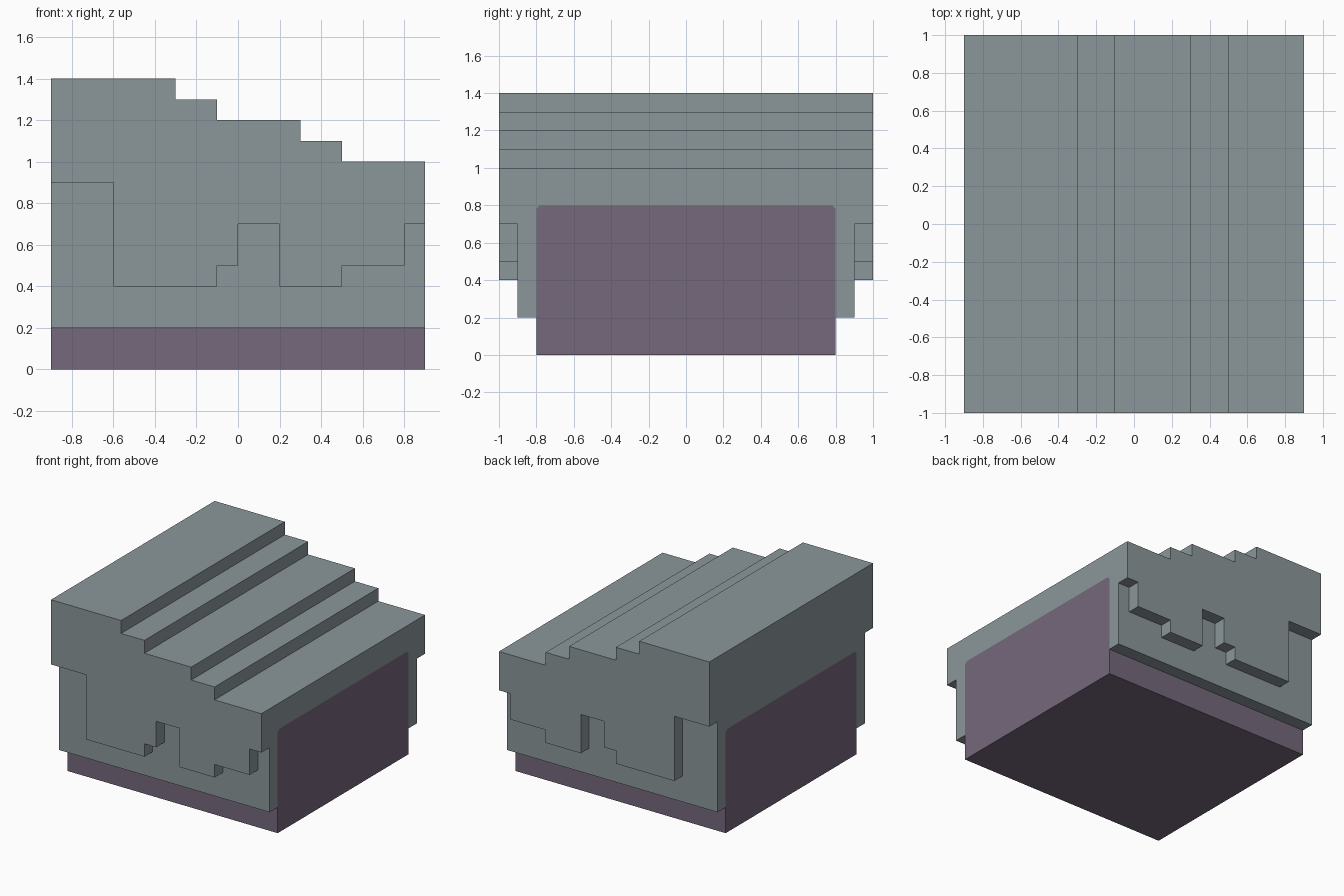
import bpy, bmesh

if "Cube" in bpy.data.objects:
    bpy.data.objects.remove(bpy.data.objects["Cube"])

def material(name, color):
    m = bpy.data.materials.new(name)
    m.diffuse_color = (*color, 1)
    m.use_nodes = True
    m.node_tree.nodes["Principled BSDF"].inputs["Base Color"].default_value = m.diffuse_color
    return m

grey = material("slate grey", (0.258, 0.309, 0.328))
purple = material("dusty purple", (0.181, 0.138, 0.202))

def prism(name, profile, axis, start, end, mat):
    """Extrude a closed 2D profile along x (profile = y,z) or y (profile = x,z)."""
    bm = bmesh.new()
    verts = [bm.verts.new((start, a, z) if axis == 'x' else (a, start, z))
             for a, z in profile]
    face = bm.faces.new(verts)
    moved = [v for v in bmesh.ops.extrude_face_region(bm, geom=[face])["geom"]
             if isinstance(v, bmesh.types.BMVert)]
    step = (end - start, 0, 0) if axis == 'x' else (0, end - start, 0)
    bmesh.ops.translate(bm, verts=moved, vec=step)
    bmesh.ops.recalc_face_normals(bm, faces=bm.faces)
    mesh = bpy.data.meshes.new(name)
    bm.to_mesh(mesh)
    bm.free()
    mesh.materials.append(mat)
    ob = bpy.data.objects.new(name, mesh)
    bpy.context.collection.objects.link(ob)
    return ob

def steps(levels):
    """Turn (x0, x1, z) levels into a stepped outline."""
    return [p for x0, x1, z in levels for p in ((x0, z), (x1, z))]

def cut(ob, cutter):
    mod = ob.modifiers.new(cutter.name, 'BOOLEAN')
    mod.operation = 'DIFFERENCE'
    mod.solver = 'EXACT'
    mod.object = cutter
    cutter.hide_render = True
    cutter.hide_viewport = False

# Core block, with slightly clipped top corners
core_profile = [(-0.8, 0), (0.8, 0), (0.8, 0.78), (0.78, 0.8),
                (-0.78, 0.8), (-0.8, 0.78)]
prism("core", core_profile, 'x', -0.9, 0.9, purple)

# Stepped cover
top = steps([(-0.9, -0.3, 1.4), (-0.3, -0.1, 1.3), (-0.1, 0.3, 1.2),
             (0.3, 0.5, 1.1), (0.5, 0.9, 1.0)])
cover = prism("stepped_cover", top + [(0.9, 0.2), (-0.9, 0.2)], 'y', -1, 1, grey)

# Jagged lower edge recessed on the front and back
lip = steps([(-1.0, -0.6, 0.9), (-0.6, -0.1, 0.4), (-0.1, 0.0, 0.5),
             (0.0, 0.2, 0.7), (0.2, 0.5, 0.4), (0.5, 0.8, 0.5), (0.8, 1.0, 0.7)])
cutters = [prism(f"lip_cutter_{n}", lip + [(1.0, 0.0), (-1.0, 0.0)], 'y',
                 s * 0.9, s * 1.1, grey) for n, s in (("front", -1), ("back", 1))]

# Tunnel through the cover for the core
cutters.append(prism("tunnel_cutter", core_profile, 'x', -1, 1, grey))
for c in cutters:
    cut(cover, c)

# Bake the cuts and remove the cutters
deps = bpy.context.evaluated_depsgraph_get()
baked = bpy.data.meshes.new_from_object(cover.evaluated_get(deps))
cover.modifiers.clear()
cover.data = baked
baked.materials.clear()
baked.materials.append(grey)
baked.polygons.foreach_set("material_index", [0] * len(baked.polygons))
for c in cutters:
    bpy.data.objects.remove(c)
